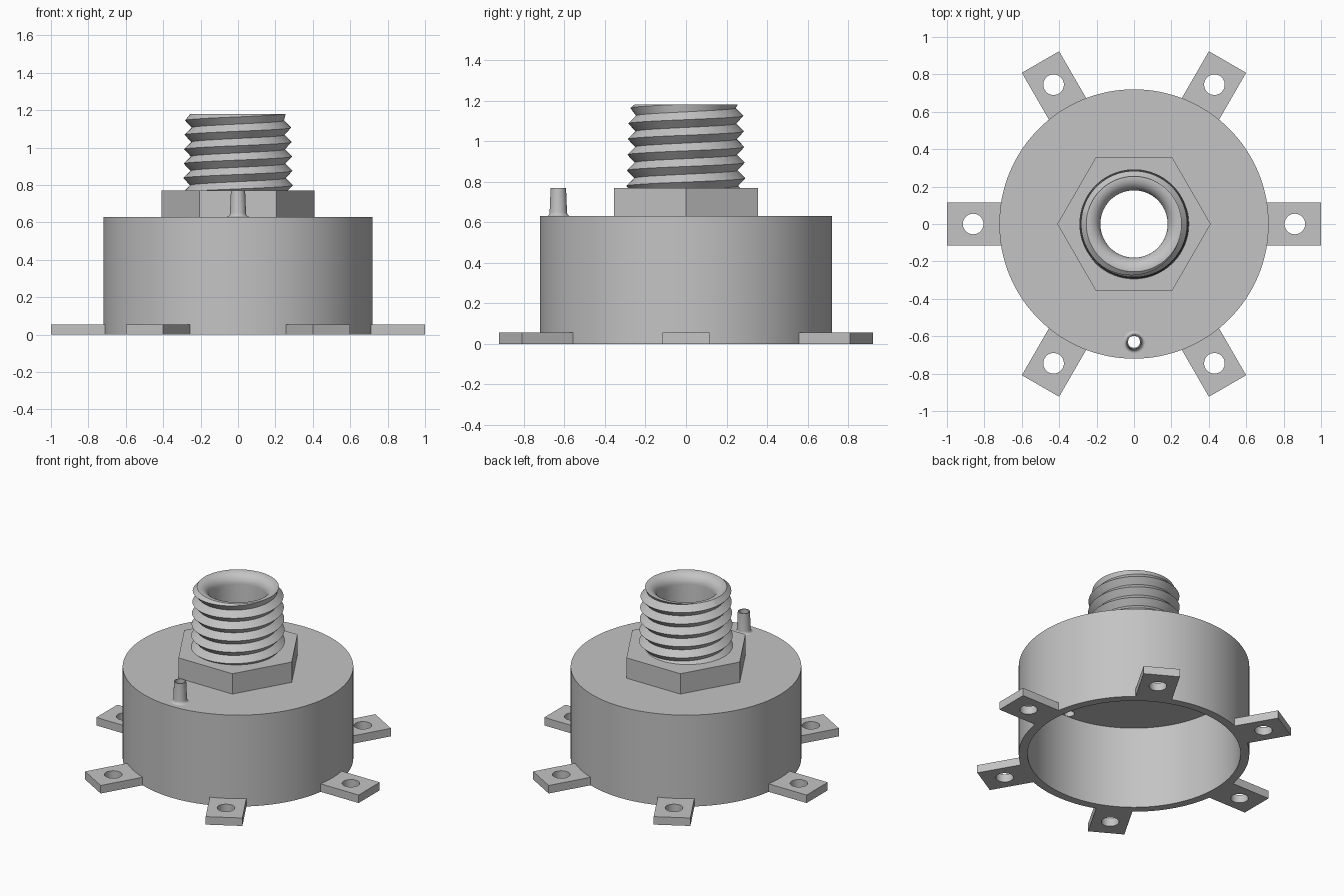
import bpy, bmesh
from math import sin, cos, pi, radians
from mathutils import Matrix, Vector

cube = bpy.data.objects.get("Cube")
if cube:
    bpy.data.objects.remove(cube, do_unlink=True)

GREY = (0.55, 0.55, 0.55, 1)
metal = bpy.data.materials.new("plain_grey")
metal.use_nodes = True
metal.diffuse_color = GREY
metal.node_tree.nodes["Principled BSDF"].inputs["Base Color"].default_value = GREY


def finish(bm, name):
    """Clean the mesh and turn it into a shaded object."""
    bmesh.ops.remove_doubles(bm, verts=bm.verts, dist=0.0002)
    bmesh.ops.dissolve_degenerate(bm, edges=bm.edges, dist=0.0002)
    bmesh.ops.recalc_face_normals(bm, faces=bm.faces)
    mesh = bpy.data.meshes.new(name)
    bm.to_mesh(mesh)
    bm.free()
    mesh.materials.append(metal)
    ob = bpy.data.objects.new(name, mesh)
    bpy.context.collection.objects.link(ob)
    return ob


def smooth(ob):
    bpy.ops.object.select_all(action='DESELECT')
    ob.select_set(True)
    bpy.context.view_layer.objects.active = ob
    bpy.ops.object.shade_smooth_by_angle(angle=radians(35))


def spin(bm, profile, steps, centre=(0, 0)):
    """Revolve (radius, height) points about a vertical axis."""
    cx, cy = centre
    verts = [bm.verts.new((cx + r, cy, z)) for r, z in profile]
    edges = [bm.edges.new(pair) for pair in zip(verts, verts[1:])]
    bmesh.ops.spin(bm, geom=verts + edges, cent=(cx, cy, 0), axis=(0, 0, 1),
                   angle=2 * pi, steps=steps, use_merge=True)


def lathe(name, profile, steps=96, centre=(0, 0)):
    bm = bmesh.new()
    spin(bm, profile, steps, centre)
    return finish(bm, name)


def drill(ob, x, y, z, radius):
    """Cut a vertical round hole through an object."""
    bm = bmesh.new()
    bmesh.ops.create_cone(bm, cap_ends=True, segments=48, radius1=radius, radius2=radius,
                          depth=0.5, matrix=Matrix.Translation((x, y, z)))
    cutter = finish(bm, "hole_cutter")
    cutter.hide_render = True
    mod = ob.modifiers.new("hole", 'BOOLEAN')
    mod.operation = 'DIFFERENCE'
    mod.solver = 'EXACT'
    mod.object = cutter
    bpy.context.view_layer.objects.active = ob
    bpy.ops.object.modifier_apply(modifier=mod.name)
    bpy.data.objects.remove(cutter, do_unlink=True)


BODY, INNER, BORE = 0.72, 0.665, 0.18
DECK, CEILING, NUT_TOP, TOP = 0.63, 0.57, 0.77, 1.18
PORT_Y, PORT_R = -0.63, 0.034

# Hollow body, open underneath
body = lathe("body", [(BODY, 0), (BODY, DECK), (BORE, DECK), (BORE, CEILING),
                      (INNER, CEILING), (INNER, 0), (BODY, 0)], 128)
drill(body, 0, PORT_Y, DECK, PORT_R)
smooth(body)

# Hexagonal collar
bm = bmesh.new()
bmesh.ops.create_cone(bm, cap_ends=True, segments=6, radius1=0.41, radius2=0.41,
                      depth=NUT_TOP - DECK,
                      matrix=Matrix.Translation((0, 0, (NUT_TOP + DECK) / 2))
                      @ Matrix.Rotation(pi / 6 * 3, 4, 'Z'))
corner = max(bm.verts, key=lambda v: v.co.x).co
if abs(corner.y) > 0.01:
    bmesh.ops.rotate(bm, verts=bm.verts, cent=(0, 0, 0),
                     matrix=Matrix.Rotation(pi / 6, 3, 'Z'))
collar = finish(bm, "hex_collar")
drill(collar, 0, 0, NUT_TOP, 0.22)

# Threaded neck: helical ridge outside, rounded mouth and straight bore inside
PITCH, ROOT, DEPTH, LIP, STEPS = 0.077, 0.257, 0.037, 0.255, 96


def thread_point(row, step):
    turn = step / STEPS
    z = min(max(NUT_TOP - 0.01 + PITCH * (row / 2 + turn), NUT_TOP - 0.01), TOP)
    phase = ((z - NUT_TOP + 0.01) / PITCH - turn) % 1
    ridge = DEPTH * (1 - abs(2 * phase - 1))
    taper = 0.012 * (z - NUT_TOP) / (TOP - NUT_TOP)
    r = min(ROOT + ridge - taper, LIP + (TOP - z) * 1.2)
    if z >= TOP:
        r = LIP
    return Vector((r * cos(2 * pi * turn), r * sin(2 * pi * turn), z))


bm = bmesh.new()
rows = [[bm.verts.new(thread_point(k, s)) for s in range(STEPS + 1)]
        for k in range(-2, 13)]
for low, high in zip(rows, rows[1:]):
    for s in range(STEPS):
        bm.faces.new((low[s], low[s + 1], high[s + 1], high[s]))
ROUND = 0.068
mouth = [(BORE + ROUND * (1 - sin(a * pi / 16)), TOP - ROUND * (1 - cos(a * pi / 16)))
         for a in range(9)]
spin(bm, [(LIP, TOP)] + mouth + [(BORE, DECK)], STEPS)
smooth(finish(bm, "threaded_neck"))

# Small hollow port with a flared foot
flare = [(0.043 + 0.016 * (1 - sin(a * pi / 8)), DECK + 0.02 * (1 - cos(a * pi / 8)))
         for a in range(5)]
smooth(lathe("side_port", flare + [(0.038, NUT_TOP), (PORT_R - 0.002, NUT_TOP),
                                   (PORT_R - 0.002, CEILING)], 32, (0, PORT_Y)))

# Six drilled mounting tabs around the base
for i in range(6):
    bm = bmesh.new()
    bmesh.ops.create_cube(bm, size=1, matrix=Matrix.Translation((0.847, 0, 0.0275))
                          @ Matrix.Diagonal((0.306, 0.23, 0.055, 1)))
    tab = finish(bm, f"mounting_tab_{i + 1}")
    drill(tab, 0.86, 0, 0, 0.055)
    tab.data.transform(Matrix.Rotation(i * pi / 3, 4, 'Z'))
    smooth(tab)
